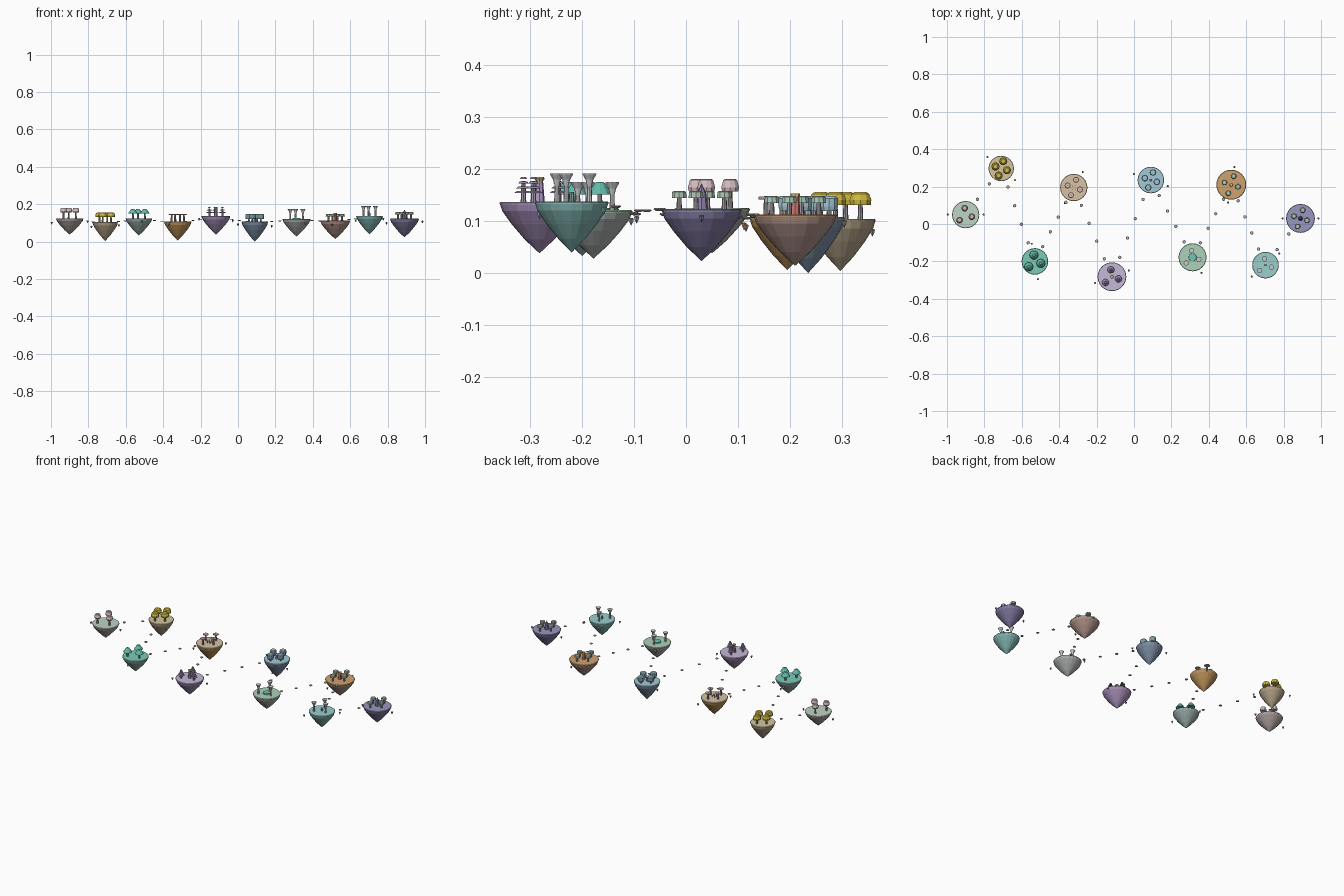
import bpy, bmesh, math
from mathutils import Vector

if "Cube" in bpy.data.objects:
    bpy.data.objects.remove(bpy.data.objects["Cube"])

mats = {}

def material(name, col):
    if name not in mats:
        m = bpy.data.materials.new(name)
        m.diffuse_color = (*col, 1)
        m.use_nodes = True
        m.node_tree.nodes["Principled BSDF"].inputs["Base Color"].default_value = m.diffuse_color
        mats[name] = m
    return mats[name]

def lathe(name, profile, loc, sides, col):
    """Revolve (radius, z) points around z; radius 0 closes to a point."""
    bm = bmesh.new()
    rings = []
    for r, z in profile:
        n = sides if r > 0 else 1
        rings.append([bm.verts.new((r * math.cos(2 * math.pi * k / sides),
                                    r * math.sin(2 * math.pi * k / sides), z)) for k in range(n)])
    for a, b in zip(rings, rings[1:]):
        for k in range(sides):
            j = (k + 1) % sides
            quad = [a[k % len(a)], a[j % len(a)], b[j % len(b)], b[k % len(b)]]
            bm.faces.new(list(dict.fromkeys(quad)))
    for ring in (rings[0], rings[-1]):
        if len(ring) > 1:
            bm.faces.new(ring)
    bmesh.ops.recalc_face_normals(bm, faces=bm.faces)
    me = bpy.data.meshes.new(name)
    bm.to_mesh(me)
    bm.free()
    ob = bpy.data.objects.new(name, me)
    ob.location = loc
    bpy.context.collection.objects.link(ob)
    me.materials.append(material("%.2f_%.2f_%.2f" % col, col))
    return ob

# canopy profiles (radius, height above the island top)
CANOPY = {
    "round": [(.016, .032), (.018, .040), (.014, .054), (.011, .056)],
    "dome": [(.021, .027), (.022, .037), (.018, .048), (.012, .052)],
    "cone": [(.024, .026), (.022, .031), (.010, .048), (.007, .050)],
    "flat": [(.015, .034), (.016, .037), (.014, .039)],
    "tier": None,
    "blue": [(.016, .012), (.018, .020), (.018, .036), (.014, .040)],
    "funnel": [(.004, .028), (.008, .042), (.014, .052), (.014, .054)],
    "small": [(.015, .022), (.014, .033), (.011, .035)],
}

# x, y, radius, top z, tip z, top colour, rock colour, tree kind, leaf colour, tree count
ISLANDS = [
    (-.90, .05, .073, .125, .038, (.52, .66, .54), (.42, .35, .34), "round", (.66, .50, .53), 3),
    (-.71, .297, .068, .104, .004, (.66, .56, .35), (.45, .36, .24), "dome", (.62, .48, .05), 4),
    (-.53, -.20, .071, .125, .033, (.20, .60, .48), (.30, .40, .39), "cone", (.12, .48, .38), 3),
    (-.322, .195, .073, .108, .006, (.68, .54, .37), (.50, .29, .10), "flat", (.72, .52, .50), 4),
    (-.118, -.282, .077, .137, .038, (.56, .48, .68), (.38, .27, .48), "tier", (.32, .24, .42), 3),
    (.09, .235, .071, .108, .000, (.36, .59, .68), (.20, .27, .37), "blue", (.36, .55, .64), 4),
    (.313, -.178, .075, .121, .028, (.42, .64, .48), (.40, .41, .41), "funnel", (.58, .56, .58), 3),
    (.52, .21, .080, .113, .014, (.62, .36, .16), (.43, .29, .25), "small", (.40, .60, .50), 4),
    (.703, -.22, .071, .138, .040, (.33, .62, .60), (.22, .46, .44), "funnel", (.56, .58, .60), 3),
    (.89, .03, .077, .123, .023, (.32, .31, .52), (.22, .19, .35), "small", (.42, .56, .46), 4),
]
SPOTS = {3: [(-.07, .48), (.45, -.15), (-.45, -.40)],
         4: [(.16, .57), (-.45, .15), (.45, -.14), (-.20, -.56)]}
TRUNK = (.36, .32, .34)
STONE = (.50, .46, .45)

def tree(x, y, z, kind, col):
    h = .040 if kind == "tier" else CANOPY[kind][0][1] + .006
    lathe("tree_trunk", [(.0055, -.002), (.004, h)], (x, y, z), 8, TRUNK if kind != "funnel" else col)
    if kind == "tier":
        for k in range(4):
            r = .019 - .004 * k
            lathe("tree_tier", [(r, .017 + .009 * k), (r * .7, .021 + .009 * k)], (x, y, z), 10, col)
    else:
        lathe("tree_canopy", CANOPY[kind], (x, y, z), 10, col)

for i, (x, y, r, top, tip, grass, rock, kind, leaf, n) in enumerate(ISLANDS):
    d = top - tip
    # tapering rock body and thin ground layer
    lathe("island_rock", [(r * .99, -.004), (r * .93, -.18 * d), (r * .70, -.43 * d),
                          (r * .37, -.73 * d), (0, -d)], (x, y, top), 20, rock)
    lathe("island_ground", [(r * .99, -.005), (r, -.002), (r * .97, 0)], (x, y, top), 24, grass)
    for sx, sy in SPOTS[n]:
        tree(x + sx * r, y + sy * r, top, kind, leaf)
    # pair of small floating rocks, turning 40 degrees per island
    for k in range(2):
        a = math.radians(-40 * i + 180 * k)
        lathe("floating_rock", [(.003, .001), (.006, -.001), (.004, -.007), (0, -.014)],
              (x + .096 * math.cos(a), y + .096 * math.sin(a), top - .012 - .008 * k), 6, rock)

# centre pieces
def centre(i, name, profile, col, sides=8):
    lathe(name, profile, (ISLANDS[i][0], ISLANDS[i][1], ISLANDS[i][3]), sides, col)

for k in range(4):
    a = k * math.pi / 2 + .8
    lathe("small_post", [(.002, 0), (.002, .012)],
          (-.322 + .012 * math.cos(a), .195 + .012 * math.sin(a), .108), 6, TRUNK)
centre(4, "lantern_column", [(.010, 0), (.007, .040)], (.45, .33, .58))
centre(4, "lantern_cap", [(.007, .040), (.010, .045), (.008, .048)], (.75, .60, .20))
centre(5, "small_pillar", [(.007, 0), (.006, .020)], (.40, .50, .58))
centre(6, "pond_disc", [(.021, 0), (.020, .006)], (.15, .58, .48), 16)
centre(7, "beacon_column", [(.010, 0), (.008, .035)], (.62, .20, .16))
centre(7, "beacon_cap", [(.009, .035), (.009, .040)], (.75, .58, .10))
centre(8, "small_pillar", [(.005, 0), (.004, .018)], (.25, .40, .40))
centre(9, "spire", [(.013, 0), (.009, .030), (0, .050)], (.28, .22, .40))

# stepping stones between neighbouring islands
for a, b in zip(ISLANDS, ISLANDS[1:]):
    p = Vector((a[0], a[1], a[3]))
    q = Vector((b[0], b[1], b[3]))
    count = 4 if (q - p).length > .35 else 2
    for k in range(count):
        s = p.lerp(q, (k + 1) / (count + 1))
        s.z -= .004
        lathe("stepping_stone", [(.005, -.004), (.009, -.001), (.008, .001)], s, 8, STONE)
